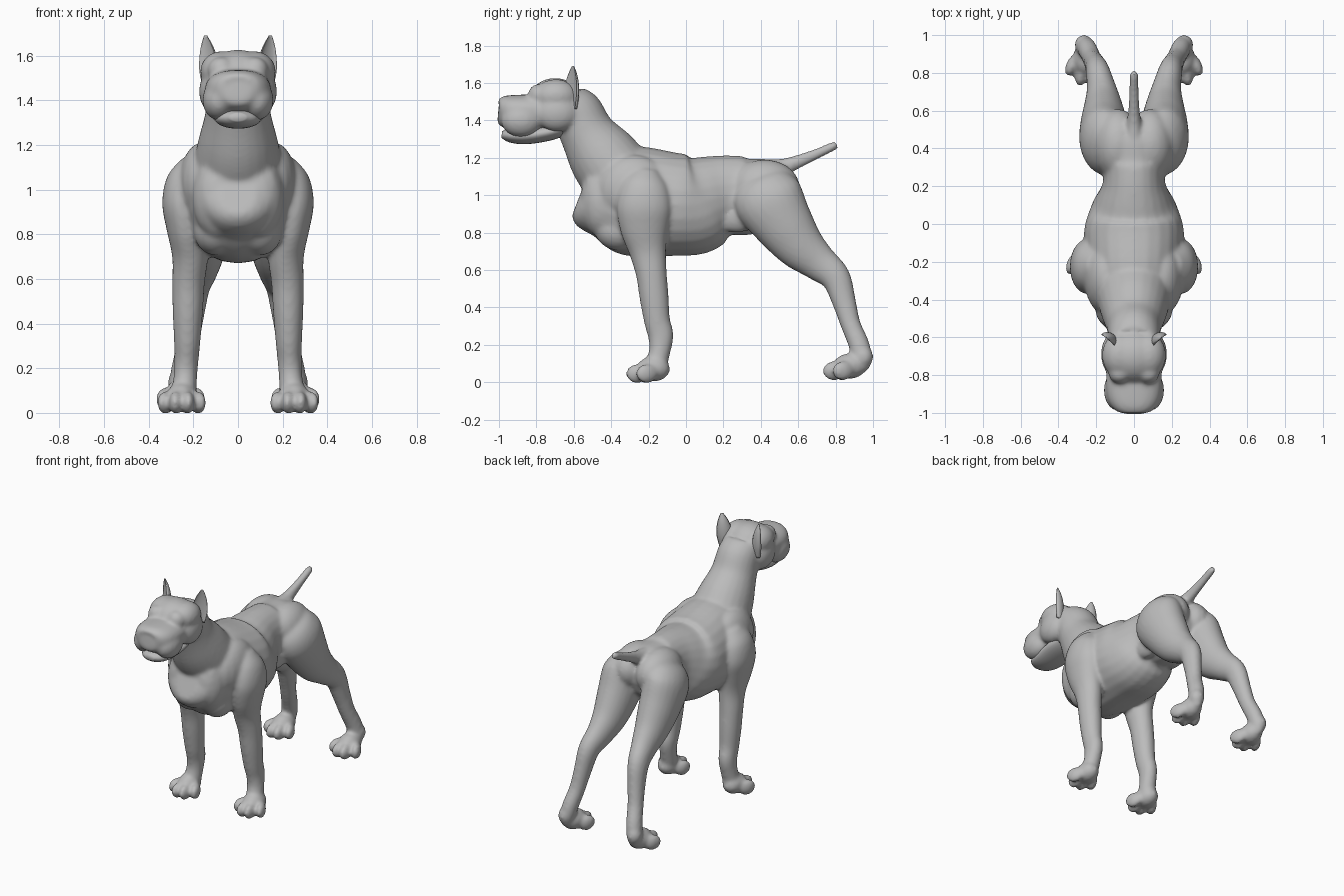
import bpy, bmesh, math
from mathutils import Vector, Matrix

coat = bpy.data.materials.new("grey_coat")
coat.diffuse_color = (0.5, 0.5, 0.5, 1)


def catmull(a, b, c, d, t):
    return [0.5 * (2 * q + (r - p) * t + (2 * p - 5 * q + 4 * r - s) * t * t
                   + (3 * q - p - 3 * r + s) * t ** 3) for p, q, r, s in zip(a, b, c, d)]


def loft(bm, rings, side=1, n=24, steps=4, square=1.0, cup=False, turn=0.0):
    """Tube through (x, y, z, half width, half depth) rings."""
    p = [rings[0]] + list(rings) + [rings[-1]]
    path = [catmull(*p[i:i + 4], k / steps) for i in range(len(rings) - 1) for k in range(steps)]
    path.append(list(rings[-1]))
    loops = []
    for i, (x, y, z, rx, rd) in enumerate(path):
        a, b = path[max(i - 1, 0)], path[min(i + 1, len(path) - 1)]
        t = Vector((0, b[1] - a[1], b[2] - a[2])).normalized()
        u = Vector((1, 0, 0))
        v = t.cross(u)
        if turn:
            u, v = (Matrix.Rotation(turn, 3, t) @ w for w in (u, v))
        loop = []
        for k in range(n):
            c, s = math.cos(math.tau * k / n), math.sin(math.tau * k / n)
            c = math.copysign(abs(c) ** square, c)
            s = math.copysign(abs(s) ** square, s)
            if cup and s < 0:
                s *= -0.35
            co = Vector((x, y, z)) + u * (c * rx) + v * (s * rd)
            loop.append(bm.verts.new((co.x * side, co.y, co.z)))
        loops.append(loop)
    faces = [bm.faces.new((l0[k], l0[(k + 1) % n], l1[(k + 1) % n], l1[k]))
             for l0, l1 in zip(loops, loops[1:]) for k in range(n)]
    faces += [bm.faces.new(loops[0]), bm.faces.new(loops[-1])]
    bmesh.ops.recalc_face_normals(bm, faces=faces)


def blob(bm, pos, rad, side=1, turn=0.0):
    """Ellipsoid, turned about z."""
    m = (Matrix.Translation((pos[0] * side, pos[1], pos[2]))
         @ Matrix.Rotation(turn * side, 4, 'Z') @ Matrix.Diagonal((*rad, 1)))
    bmesh.ops.create_uvsphere(bm, u_segments=20, v_segments=14, radius=1, matrix=m)


def finish(name, bm, voxel=None, smooth=4):
    me = bpy.data.meshes.new(name)
    bm.to_mesh(me)
    bm.free()
    me.materials.append(coat)
    for f in me.polygons:
        f.use_smooth = True
    ob = bpy.data.objects.new(name, me)
    bpy.context.collection.objects.link(ob)
    if voxel:
        r = ob.modifiers.new("fuse", 'REMESH')
        r.mode, r.voxel_size, r.use_smooth_shade = 'VOXEL', voxel, True
        s = ob.modifiers.new("soften", 'SMOOTH')
        s.factor, s.iterations = 0.5, smooth
    return ob


def paw(bm, x, y, z, side):
    blob(bm, (x, y, z + 0.075), (0.068, 0.09, 0.068), side)
    for dx, dy, turn in ((-.073, -.04, -.35), (-.026, -.085, -.1), (.026, -.085, .1), (.073, -.035, .4)):
        blob(bm, (x + dx, y + dy, z + 0.05), (0.031, 0.062, 0.052), side, turn)


# Torso, neck and tail
bm = bmesh.new()
loft(bm, [(0, -.575, .98, .08, .09), (0, -.54, .97, .16, .16), (0, -.47, .975, .20, .225),
          (0, -.38, .975, .225, .275), (0, -.25, .965, .25, .295), (0, -.05, .95, .265, .275),
          (0, .06, .953, .24, .267), (0, .15, .985, .195, .23), (0, .23, 1.0, .163, .213),
          (0, .35, 1.0, .165, .207), (0, .48, 1.05, .14, .155), (0, .54, 1.07, .08, .09)], square=.95)
loft(bm, [(0, -.12, 1.02, .14, .10), (0, -.25, 1.045, .19, .18), (0, -.36, 1.105, .20, .195),
          (0, -.45, 1.215, .178, .185), (0, -.53, 1.335, .148, .148), (0, -.585, 1.45, .138, .135),
          (0, -.63, 1.51, .13, .10)])
loft(bm, [(0, .40, 1.12, .06, .07), (0, .52, 1.15, .042, .048), (0, .60, 1.18, .032, .037),
          (0, .70, 1.222, .026, .029), (0, .79, 1.263, .023, .025), (0, .81, 1.272, .014, .016)], n=14)

# Skull and muzzle
blob(bm, (0, -.70, 1.49), (.162, .15, .137))
loft(bm, [(0, -.70, 1.44, .12, .10), (0, -.78, 1.445, .145, .095), (0, -.90, 1.445, .145, .092),
          (0, -.965, 1.44, .12, .09), (0, -.995, 1.435, .08, .07), (0, -1.005, 1.435, .04, .04)], square=.85)

for s in (1, -1):
    # Temples, brows, cheeks and hanging lips
    blob(bm, (.075, -.695, 1.53), (.095, .12, .09), s)
    blob(bm, (.075, -.79, 1.535), (.06, .055, .06), s)
    blob(bm, (.105, -.69, 1.44), (.07, .115, .10), s)
    blob(bm, (.085, -.88, 1.40), (.075, .11, .09), s)
    # Breast muscles, shoulder blades, rump and flank folds
    blob(bm, (.085, -.45, .965), (.12, .115, .19), s)
    blob(bm, (.10, -.36, .82), (.10, .13, .115), s)
    blob(bm, (.15, -.28, 1.03), (.115, .20, .185), s)
    blob(bm, (.085, .42, 1.04), (.13, .19, .15), s)
    blob(bm, (.11, .27, .885), (.05, .12, .085), s)
    # Front leg
    loft(bm, [(.20, -.21, 1.14, .05, .06), (.232, -.22, 1.06, .085, .12), (.25, -.225, .94, .09, .145),
              (.235, -.222, .82, .085, .13), (.215, -.205, .70, .08, .10), (.222, -.185, .58, .073, .083),
              (.225, -.17, .45, .068, .078), (.227, -.155, .33, .06, .07), (.23, -.135, .25, .055, .069),
              (.235, -.14, .17, .053, .058), (.242, -.16, .09, .055, .055), (.245, -.17, .05, .04, .03)], s)
    paw(bm, .252, -.175, -.004, s)
    # Hind leg
    loft(bm, [(.10, .38, 1.12, .06, .08), (.13, .40, 1.07, .115, .15), (.155, .44, .98, .133, .187),
              (.16, .52, .85, .125, .162), (.162, .61, .73, .105, .132), (.17, .71, .64, .08, .10),
              (.19, .80, .56, .065, .08), (.207, .845, .43, .055, .064), (.225, .88, .31, .051, .054),
              (.247, .925, .20, .052, .056), (.26, .94, .12, .048, .054), (.262, .93, .07, .03, .04)], s)
    blob(bm, (.265, .948, .135), (.05, .054, .06), s)
    paw(bm, .256, .875, .011, s)
finish("body_head_and_legs", bm, 0.011, 11)

# Lower jaw
bm = bmesh.new()
loft(bm, [(0, -.62, 1.37, .09, .035), (0, -.72, 1.34, .115, .045), (0, -.85, 1.318, .105, .045),
          (0, -.94, 1.32, .085, .038), (0, -.985, 1.325, .035, .018)])
finish("lower_jaw", bm)

# Nose
bm = bmesh.new()
blob(bm, (0, -.975, 1.425), (.035, .022, .028))
finish("nose", bm)

# Cupped pointed ears, opening forward and outward
for s, label in ((1, "left"), (-1, "right")):
    bm = bmesh.new()
    loft(bm, [(.128, -.62, 1.46, .04, .035), (.133, -.62, 1.53, .052, .044), (.137, -.615, 1.59, .047, .04),
              (.142, -.61, 1.645, .031, .028), (.146, -.605, 1.69, .008, .008)],
         s, n=16, cup=True, turn=.7)
    finish(label + "_ear", bm)

# Eyes
for s, label in ((1, "left"), (-1, "right")):
    bm = bmesh.new()
    blob(bm, (.095, -.825, 1.52), (.02, .016, .014), s)
    finish(label + "_eye", bm)
